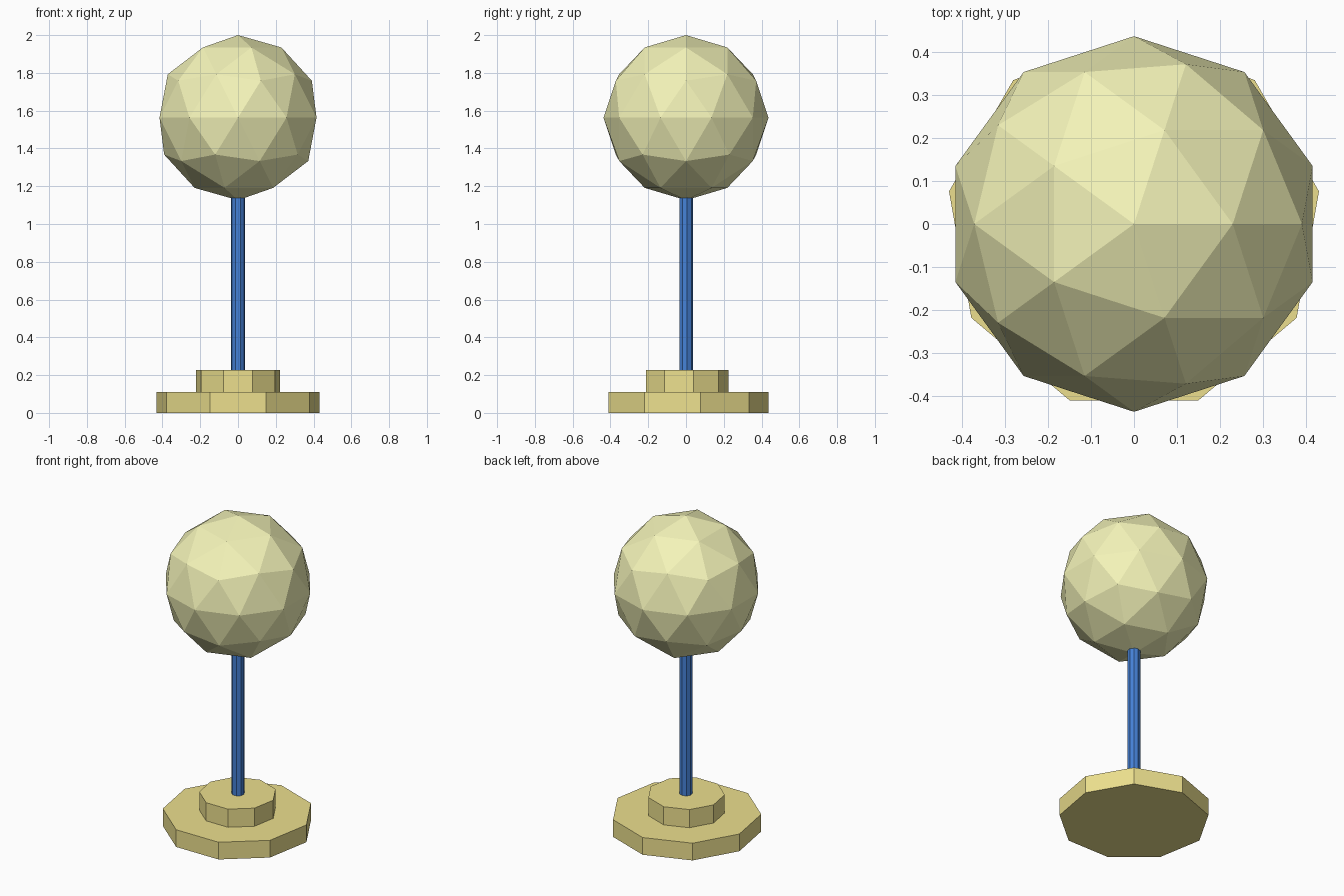
import bpy

if "Cube" in bpy.data.objects:
    bpy.data.objects.remove(bpy.data.objects["Cube"])

SIDES = 9


def material(name, rgb):
    mat = bpy.data.materials.new(name)
    mat.diffuse_color = (*rgb, 1.0)
    mat.use_nodes = True
    mat.node_tree.nodes["Principled BSDF"].inputs["Base Color"].default_value = mat.diffuse_color
    return mat


def prism(name, radius, z0, z1, mat):
    # Nine-sided prism, one corner towards +y, flat side to the front
    bpy.ops.mesh.primitive_cylinder_add(
        vertices=SIDES, radius=radius, depth=z1 - z0, location=(0, 0, (z0 + z1) / 2))
    obj = bpy.context.object
    obj.name = name
    obj.data.materials.append(mat)
    return obj


gold = material("gold", (0.84, 0.74, 0.27))
blue = material("blue", (0.06, 0.22, 0.68))
pale = material("pale_yellow", (0.90, 0.90, 0.48))

# Stepped base
prism("base_lower", 0.437, 0.0, 0.11, gold)
prism("base_upper", 0.225, 0.11, 0.226, gold)

# Post, running just into the globe
prism("post", 0.038, 0.226, 1.14, blue)

# Faceted globe
bpy.ops.mesh.primitive_ico_sphere_add(subdivisions=2, radius=0.437, location=(0, 0, 1.563))
globe = bpy.context.object
globe.name = "globe"
globe.data.materials.append(pale)
